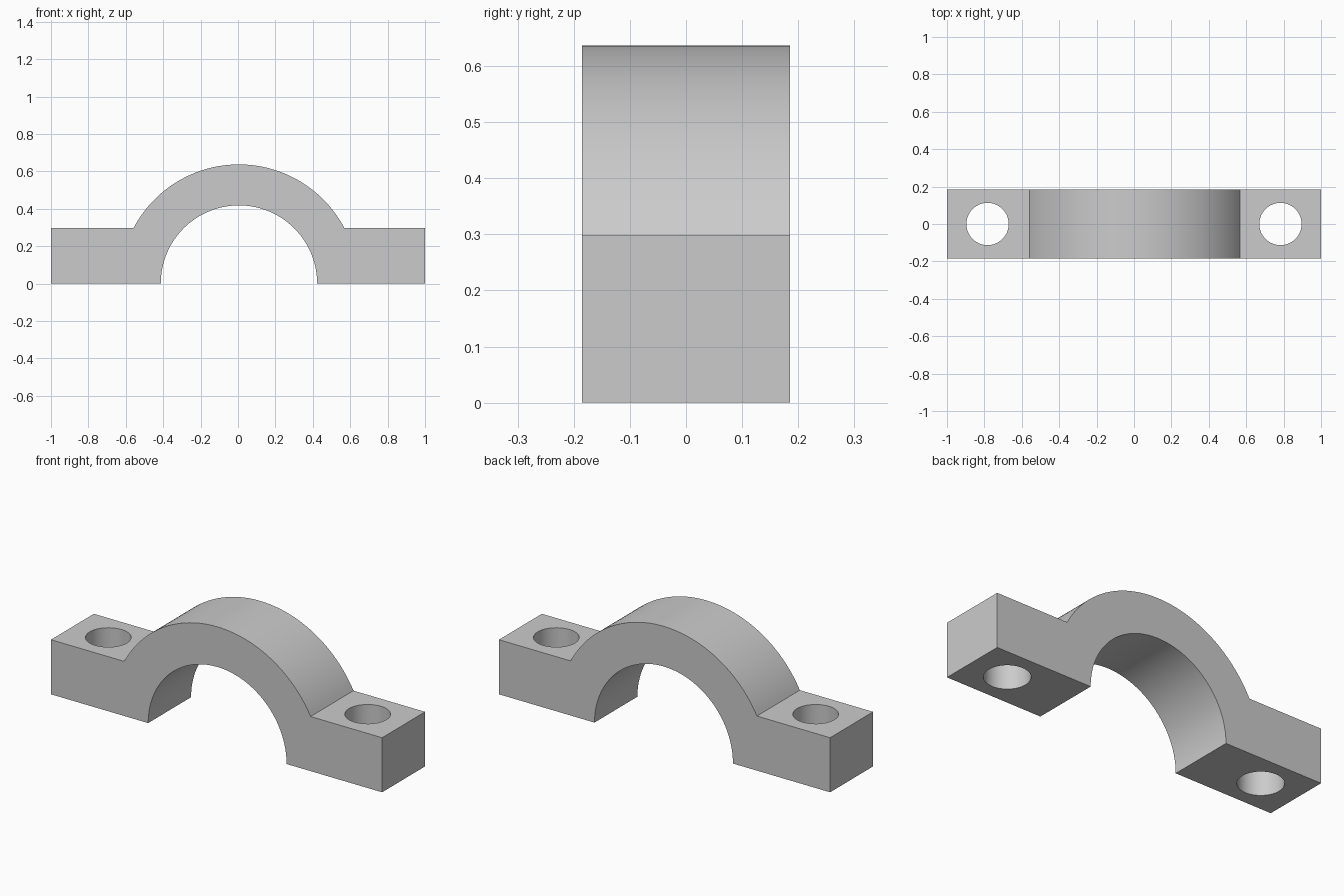
import bpy
import bmesh
from math import acos, asin, cos, sin, pi, radians

cube = bpy.data.objects.get("Cube")
if cube:
    bpy.data.objects.remove(cube, do_unlink=True)

HALF_DEPTH = 0.185
FLANGE_TOP = 0.298
ARCH_X = 0.005
INNER_R, OUTER_R = 0.418, 0.637
HOLE_X, HOLE_R = 0.783, 0.113

grey = bpy.data.materials.new("light grey")
grey.use_nodes = True
grey.diffuse_color = (0.6, 0.6, 0.6, 1)
grey.node_tree.nodes["Principled BSDF"].inputs["Base Color"].default_value = grey.diffuse_color


def arc(radius, start, end, steps):
    """Points on an arc around the bore axis, in the front plane."""
    angles = [start + (end - start) * i / steps for i in range(steps + 1)]
    return [(ARCH_X + radius * cos(a), radius * sin(a)) for a in angles]


# Clamp outline: flanges joined by a half-ring arch
meet = asin(FLANGE_TOP / OUTER_R)
outline = [(-1, FLANGE_TOP), (-1, 0)]
outline += arc(INNER_R, pi, 0, 64)
outline += [(1, 0), (1, FLANGE_TOP)]
outline += arc(OUTER_R, meet, pi - meet, 64)

# Extrude the outline through the depth
bm = bmesh.new()
face = bm.faces.new([bm.verts.new((x, -HALF_DEPTH, z)) for x, z in outline])
extruded = bmesh.ops.extrude_face_region(bm, geom=[face])["geom"]
bmesh.ops.translate(bm, vec=(0, 2 * HALF_DEPTH, 0),
                    verts=[v for v in extruded if isinstance(v, bmesh.types.BMVert)])
bmesh.ops.recalc_face_normals(bm, faces=bm.faces)
mesh = bpy.data.meshes.new("clamp_bracket")
bm.to_mesh(mesh)
bm.free()
mesh.materials.append(grey)
clamp = bpy.data.objects.new("clamp_bracket", mesh)
bpy.context.collection.objects.link(clamp)

# Bolt holes through both flanges
for side in (-1, 1):
    bpy.ops.mesh.primitive_cylinder_add(vertices=64, radius=HOLE_R, depth=1,
                                        location=(side * HOLE_X, 0, FLANGE_TOP / 2))
    cutter = bpy.context.object
    cutter.name = "bolt_hole_cutter"
    cutter.hide_render = True
    cutter.data.materials.append(grey)
    hole = clamp.modifiers.new("bolt_hole", "BOOLEAN")
    hole.operation = "DIFFERENCE"
    hole.solver = "EXACT"
    hole.object = cutter
    bpy.context.view_layer.objects.active = clamp
    bpy.ops.object.modifier_apply(modifier=hole.name)
    bpy.data.objects.remove(cutter, do_unlink=True)

# Smooth curved walls, crisp edges
bpy.ops.object.select_all(action="DESELECT")
clamp.select_set(True)
bpy.context.view_layer.objects.active = clamp
bpy.ops.object.shade_smooth_by_angle(angle=radians(30))
